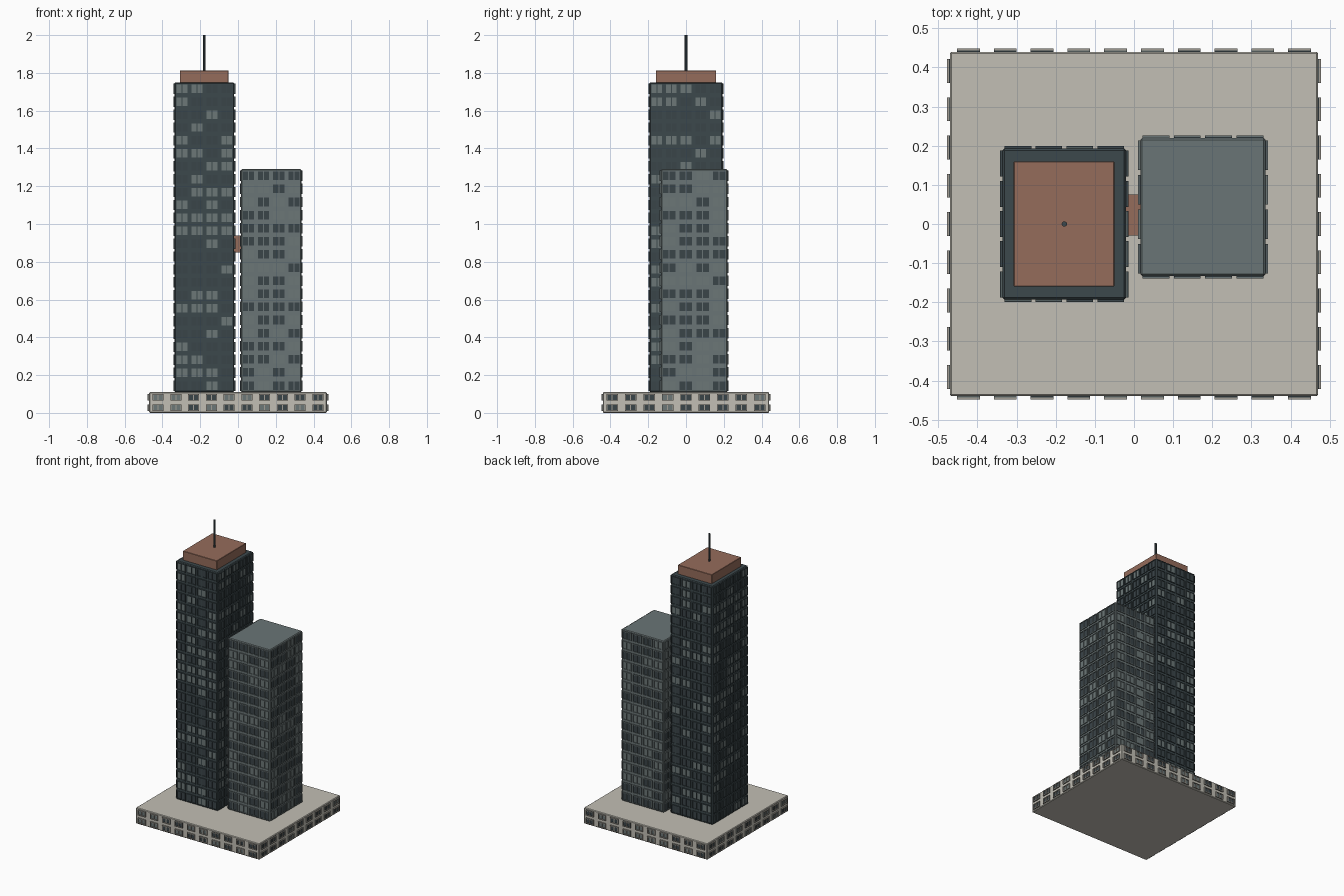
import bpy, bmesh, math, random
from mathutils import Vector

if "Cube" in bpy.data.objects:
    bpy.data.objects.remove(bpy.data.objects["Cube"])

random.seed(7)


def material(name, rgb):
    m = bpy.data.materials.new(name)
    m.diffuse_color = (*rgb, 1)
    m.use_nodes = True
    m.node_tree.nodes["Principled BSDF"].inputs["Base Color"].default_value = m.diffuse_color
    return m


STONE = material("pale stone", (0.54, 0.52, 0.46))
STONE_TRIM = material("stone trim", (0.36, 0.34, 0.30))
DARK = material("dark slate", (0.045, 0.065, 0.072))
SLATE = material("mid slate", (0.144, 0.178, 0.181))
BRICK = material("brick red", (0.30, 0.15, 0.105))
GLASS = material("dark glass", (0.042, 0.058, 0.066))
GLASS_LIGHT = material("light glass", (0.15, 0.185, 0.185))


def finish(bm, name, mats):
    me = bpy.data.meshes.new(name)
    bmesh.ops.recalc_face_normals(bm, faces=bm.faces)
    bm.to_mesh(me)
    bm.free()
    for m in mats:
        me.materials.append(m)
    ob = bpy.data.objects.new(name, me)
    bpy.context.collection.objects.link(ob)
    return ob


def add_box(bm, lo, hi, mi=0):
    c = [(a + b) / 2 for a, b in zip(lo, hi)]
    s = [abs(b - a) for a, b in zip(lo, hi)]
    vs = bmesh.ops.create_cube(bm, size=1)["verts"]
    for v in vs:
        v.co = Vector([c[i] + v.co[i] * s[i] for i in range(3)])
    for f in {f for v in vs for f in v.link_faces}:
        f.material_index = mi


def box(name, lo, hi, mat, bevel=0):
    bm = bmesh.new()
    add_box(bm, lo, hi)
    ob = finish(bm, name, [mat])
    if bevel:
        mod = ob.modifiers.new("edge", "BEVEL")
        mod.width, mod.segments = bevel, 1
    return ob


def windows(name, lo, hi, floors, bays, fill_w, fill_h, bar, depth, frame):
    """Framed two-pane windows on all four sides of a block."""
    bm = bmesh.new()
    fh = (hi[2] - lo[2]) / floors
    for axis in (0, 1):                       # wall runs along this axis
        other = 1 - axis
        n = bays[axis]
        bw = (hi[axis] - lo[axis]) / n
        w, h = bw * fill_w / 2, fh * fill_h / 2
        for wall, out in ((lo[other], -1), (hi[other], 1)):

            def plate(u0, u1, z0, z1, d, mi):
                a, b = [0, 0, z0], [0, 0, z1]
                a[axis], b[axis] = u0, u1
                a[other], b[other] = sorted((wall - out * 0.002, wall + out * d))
                add_box(bm, a, b, mi)

            for k in range(floors):
                z = lo[2] + (k + 0.5) * fh
                for i in range(n):
                    u = lo[axis] + (i + 0.5) * bw
                    glass = 2 if random.random() < 0.35 else 1
                    # panes
                    plate(u - w, u + w, z - h, z + h, depth * 0.35, glass)
                    # frame: jambs, mullion, head and sill
                    for c in (u - w + bar / 2, u, u + w - bar / 2):
                        plate(c - bar / 2, c + bar / 2, z - h + bar, z + h - bar, depth, 0)
                    plate(u - w, u + w, z + h - bar, z + h, depth, 0)
                    plate(u - w, u + w, z - h, z - h + bar, depth, 0)
    return finish(bm, name, [frame, GLASS, GLASS_LIGHT])


# Podium
P0, P1 = (-0.47, -0.44, 0), (0.47, 0.44, 0.11)
box("podium", P0, P1, STONE, 0.004)
windows("podium_windows", P0, P1, 2, (10, 9), 0.62, 0.66, 0.005, 0.008, STONE_TRIM)

# Tall tower with rooftop block and mast
A0, A1 = (-0.336, -0.193, 0.11), (-0.02, 0.193, 1.75)
box("tall_tower", A0, A1, DARK, 0.005)
windows("tall_tower_windows", A0, A1, 24, (4, 5), 0.86, 0.8, 0.005, 0.006, DARK)
box("rooftop_block", (-0.308, -0.16, 1.74), (-0.05, 0.16, 1.812), BRICK, 0.002)

bm = bmesh.new()
bmesh.ops.create_cone(bm, cap_ends=True, segments=8, radius1=0.007, radius2=0.007, depth=0.2)
bmesh.ops.translate(bm, verts=bm.verts, vec=(-0.178, 0, 1.9))
finish(bm, "roof_mast", [DARK])

# Short tower
B0, B1 = (0.016, -0.133, 0.11), (0.336, 0.22, 1.29)
box("short_tower", B0, B1, SLATE, 0.005)
windows("short_tower_windows", B0, B1, 17, (4, 4), 0.86, 0.8, 0.005, 0.006, SLATE)

# Bridge between the towers
box("sky_bridge", (-0.03, -0.03, 0.85), (0.025, 0.075, 0.94), BRICK)
